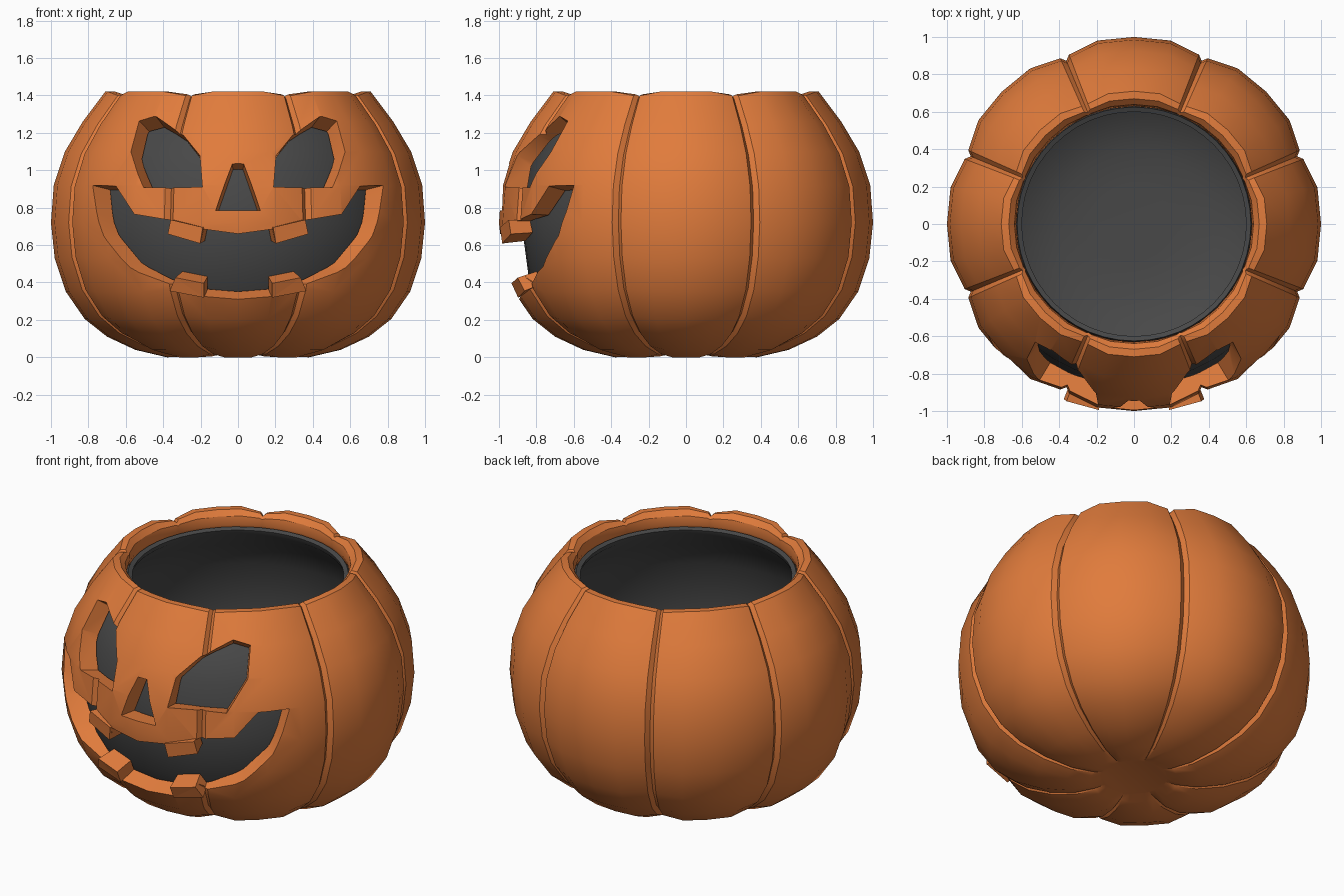
import bpy, bmesh, math

if "Cube" in bpy.data.objects:
    bpy.data.objects.remove(bpy.data.objects["Cube"])

MID = 0.72  # height of the widest ring; all carving converges here


def material(name, rgb):
    m = bpy.data.materials.new(name)
    m.diffuse_color = (*rgb, 1)
    m.use_nodes = True
    m.node_tree.nodes["Principled BSDF"].inputs["Base Color"].default_value = m.diffuse_color
    return m


ORANGE = material("orange_skin", (0.75, 0.20, 0.045))
DARK = material("dark_lining", (0.065, 0.065, 0.065))


def make(name, bm, mat=None):
    bm.normal_update()
    bmesh.ops.recalc_face_normals(bm, faces=bm.faces[:])
    bm.normal_update()
    if bm.calc_volume(signed=True) < 0:
        bmesh.ops.reverse_faces(bm, faces=bm.faces[:])
    me = bpy.data.meshes.new(name)
    bm.to_mesh(me)
    bm.free()
    ob = bpy.data.objects.new(name, me)
    bpy.context.collection.objects.link(ob)
    if mat:
        me.materials.append(mat)
    return ob


def smooth(ob, angle):
    bpy.ops.object.select_all(action='DESELECT')
    ob.select_set(True)
    bpy.context.view_layer.objects.active = ob
    bpy.ops.object.shade_smooth_by_angle(angle=math.radians(angle))


def lathe(name, profile, spokes, mat):
    """profile: (radius, z, groove strength); spokes: (angle in degrees, groove depth)"""
    bm = bmesh.new()
    rings = []
    for r, z, g in profile:
        ring = []
        for a, depth in spokes:
            s = 1 - depth * g
            a = math.radians(a)
            ring.append(bm.verts.new((r * s * math.cos(a), r * s * math.sin(a),
                                      MID + (z - MID) * s)))
        rings.append(ring)
    n = len(spokes)
    for lo, hi in zip(rings, rings[1:]):
        for i in range(n):
            j = (i + 1) % n
            bm.faces.new((lo[i], lo[j], hi[j], hi[i]))
    bm.faces.new(rings[0][::-1])
    bm.faces.new(rings[-1])
    return make(name, bm, mat)


# Pumpkin shell: eight ribs with narrow grooves, and a plain inner wall
outer = [(.19, .025, 0), (.25, .005, .4), (.38, .0, .8), (.55, .04, 1), (.70, .11, 1),
         (.82, .205, 1), (.92, .35, 1), (.98, .53, 1), (1, .72, 1), (.985, .92, 1),
         (.925, 1.1, 1), (.83, 1.26, 1), (.71, 1.42, 1)]
inner = [(.67, 1.42, .7), (.64, 1.39, .3), (.63, 1.34, 0), (.645, 1.30, 0), (.76, 1.19, 0),
         (.85, 1.02, 0), (.89, .72, 0), (.85, .42, 0), (.70, .2, 0), (.42, .1, 0), (.19, .085, 0)]
rib = [(-22.5, .055), (-21, .03), (-11.25, 0), (0, 0), (11.25, 0), (21, .03)]
spokes = [(45 * k + a, d) for k in range(8) for a, d in rib]
shell = lathe("pumpkin_shell", outer + inner, spokes, ORANGE)

# Dark bowl lining the inside
lining = [(.2, .1), (.41, .115), (.69, .21), (.84, .42), (.88, .72), (.84, 1.02), (.75, 1.18),
          (.63, 1.30), (.625, 1.33), (.60, 1.32), (.61, 1.29), (.73, 1.17), (.82, 1.01),
          (.86, .72), (.82, .42), (.67, .23), (.40, .14), (.2, .13)]
bowl = lathe("inner_lining", [(r, z, 0) for r, z in lining],
             [(i * 360 / 48, 0) for i in range(48)], DARK)
smooth(bowl, 35)


def surface(x, z):
    """Point on the front of the skin at the given x and z."""
    for (r0, z0, _), (r1, z1, _) in zip(outer[2:], outer[3:]):
        if z0 <= z <= z1:
            r = r0 + (r1 - r0) * (z - z0) / (z1 - z0)
            return x, -math.sqrt(r * r - x * x), z


def prism(name, outline, near, far, mat=None):
    """Outline on the skin, extruded along rays from the middle."""
    bm = bmesh.new()
    loops = []
    for s in (near, far):
        loop = []
        for x, z in outline:
            px, py, pz = surface(x, z)
            loop.append(bm.verts.new((px * s, py * s, MID + (pz - MID) * s)))
        loops.append(loop)
    n = len(outline)
    for i in range(n):
        j = (i + 1) % n
        bm.faces.new((loops[0][i], loops[0][j], loops[1][j], loops[1][i]))
    caps = [bm.faces.new(loops[0][::-1]), bm.faces.new(loops[1])]
    bm.normal_update()
    bmesh.ops.triangulate(bm, faces=caps, ngon_method='EAR_CLIP')
    return make(name, bm, mat)


def flip(points):
    return [(-x, z) for x, z in points]


def carve(ob, cutter):
    """Cut away and bake, moving to the next solver if the body is lost."""
    cutter.hide_render = True
    for solver in ('MANIFOLD', 'EXACT', 'FLOAT'):
        mod = ob.modifiers.new("carve", 'BOOLEAN')
        mod.operation, mod.solver, mod.object = 'DIFFERENCE', solver, cutter
        bpy.context.view_layer.update()
        me = bpy.data.meshes.new_from_object(
            ob.evaluated_get(bpy.context.evaluated_depsgraph_get()))
        ob.modifiers.clear()
        ys = [v.co.y for v in me.vertices]
        if ys and max(ys) > .95 and len(ys) != len(ob.data.vertices):
            ob.data = me
            break
    bpy.data.objects.remove(cutter)


# Carved face: eyes, nose and toothed mouth
eye = [(.19, .91), (.205, 1.08), (.30, 1.20), (.44, 1.29), (.53, 1.265), (.575, 1.1), (.51, .91)]
nose = [(-.03, 1.035), (.03, 1.035), (.12, .785), (-.12, .785)]
half = [(.185, .685), (.2, .61), (.37, .66), (.355, .73), (.555, .765), (.655, .915), (.78, .92),
        (.76, .78), (.72, .65), (.58, .48), (.36, .375), (.33, .43), (.18, .4), (.18, .325)]
mouth = [(0, .66)] + half + [(0, .31)] + flip(half)[::-1]
for label, outline in (("eye_right", eye), ("eye_left", flip(eye)),
                       ("nose", nose), ("mouth", mouth)):
    carve(shell, prism(label + "_cutter", outline, .75, 1.2))
smooth(shell, 32)

# Slightly raised tooth blocks
upper = [(.2, .61), (.37, .66), (.355, .735), (.185, .695)]
lower = [(.18, .4), (.33, .43), (.36, .36), (.18, .325)]
for side, fn in (("right", list), ("left", flip)):
    prism("upper_tooth_" + side, fn(upper), .9, 1.015, ORANGE)
    prism("lower_tooth_" + side, fn(lower), .9, 1.015, ORANGE)
